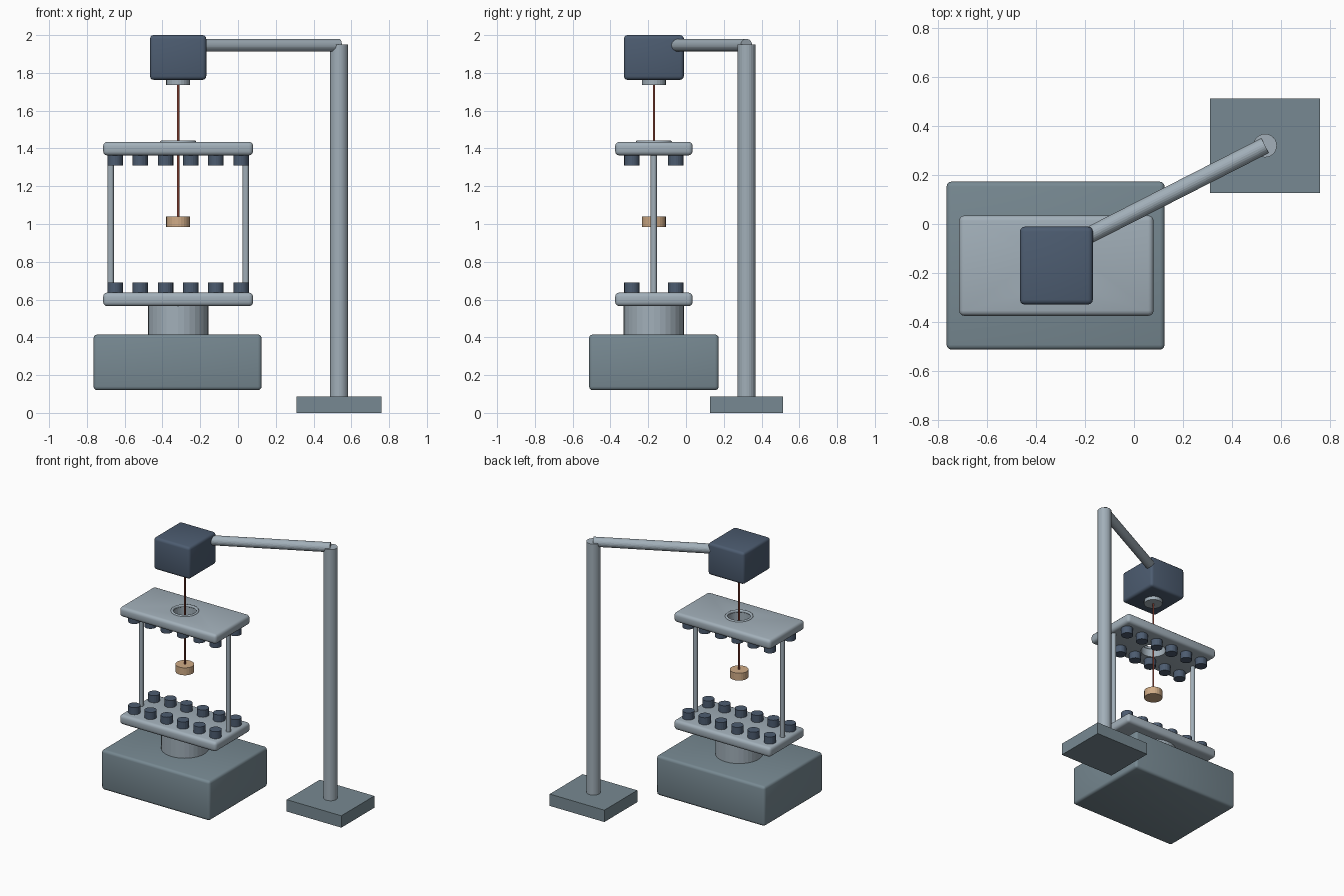
import bpy
import math
from mathutils import Vector

if "Cube" in bpy.data.objects:
    bpy.data.objects.remove(bpy.data.objects["Cube"])


def material(name, rgb):
    m = bpy.data.materials.new(name)
    m.diffuse_color = (*rgb, 1.0)
    m.use_nodes = True
    m.node_tree.nodes["Principled BSDF"].inputs["Base Color"].default_value = m.diffuse_color
    return m


LIGHT = material("light steel", (0.36, 0.43, 0.485))
GREY = material("slate grey", (0.185, 0.25, 0.287))
NAVY = material("dark navy", (0.073, 0.107, 0.163))
TAN = material("tan wood", (0.63, 0.41, 0.24))
RED = material("rusty red", (0.25, 0.055, 0.035))

CX, CY = -0.317, -0.17      # axis of the pedestal, wire and head
PX, PY = 0.535, 0.32        # axis of the support post


def finish(ob, name, mat):
    ob.name = name
    ob.data.materials.append(mat)
    return ob


def apply_modifier(ob, mod):
    bpy.context.view_layer.objects.active = ob
    bpy.ops.object.modifier_apply(modifier=mod.name)


def box(name, mat, x, y, z0, z1, width, depth, bevel=0.0):
    bpy.ops.mesh.primitive_cube_add(size=1, location=(x, y, (z0 + z1) / 2))
    ob = finish(bpy.context.object, name, mat)
    ob.scale = (width, depth, z1 - z0)
    bpy.ops.object.transform_apply(location=False, rotation=False, scale=True)
    if bevel:
        mod = ob.modifiers.new("rounding", 'BEVEL')
        mod.width = bevel
        mod.segments = 3
        apply_modifier(ob, mod)
        bpy.ops.object.shade_smooth_by_angle(angle=math.radians(35))
    return ob


def rod(name, mat, start, end, radius, sides=24):
    a, b = Vector(start), Vector(end)
    bpy.ops.mesh.primitive_cylinder_add(
        vertices=sides, radius=radius, depth=(b - a).length, location=(a + b) / 2,
        rotation=(b - a).to_track_quat('Z', 'Y').to_euler())
    return finish(bpy.context.object, name, mat)


def upright(name, mat, x, y, z0, z1, radius, sides=24):
    return rod(name, mat, (x, y, z0), (x, y, z1), radius, sides)


# Heavy base and pedestal
box("main_base", GREY, CX - 0.003, CY, 0.12, 0.415, 0.89, 0.686, 0.02)
upright("pedestal", LIGHT, CX, CY, 0.40, 0.58, 0.16, 32)

# Lower and upper plates
box("lower_plate", LIGHT, CX, CY, 0.565, 0.637, 0.794, 0.41, 0.022)
upper = box("upper_plate", LIGHT, CX, CY, 1.363, 1.435, 0.794, 0.41, 0.022)

# Round opening through the upper plate with a raised rim
cutter = upright("hole_cutter", LIGHT, CX, CY, 1.2, 1.6, 0.085, 32)
cutter.hide_render = True
cut = upper.modifiers.new("opening", 'BOOLEAN')
cut.operation = 'DIFFERENCE'
cut.solver = 'EXACT'
cut.object = cutter
apply_modifier(upper, cut)
bpy.data.objects.remove(cutter)
bpy.ops.mesh.primitive_torus_add(major_radius=0.086, minor_radius=0.01,
                                 major_segments=32, minor_segments=8,
                                 location=(CX, CY, 1.433))
finish(bpy.context.object, "opening_rim", LIGHT)
bpy.ops.object.shade_smooth_by_angle(angle=math.radians(50))

# Two rows of studs on the facing sides of both plates
for i in range(6):
    for side in (-1, 1):
        x, y = CX + (i - 2.5) * 0.1335, CY + side * 0.116
        upright("lower_stud", NAVY, x, y, 0.62, 0.69, 0.041, 20)
        upright("upper_stud", NAVY, x, y, 1.31, 1.38, 0.041, 20)

# Side rods that hold the plates apart
for side in (-1, 1):
    upright("side_rod", LIGHT, CX + side * 0.357, CY, 0.62, 1.38, 0.017, 16)

# Hanging weight, wire, collar and head
upright("weight", TAN, CX, CY, 0.985, 1.04, 0.063)
upright("wire", RED, CX, CY, 1.03, 1.75, 0.006, 12)
upright("head_collar", LIGHT, CX, CY, 1.737, 1.78, 0.063)
box("head", NAVY, CX, CY, 1.763, 2.0, 0.298, 0.318, 0.02)

# Support stand: foot, post and slanting arm
box("stand_foot", GREY, PX, PY, 0.0, 0.088, 0.448, 0.386)
upright("stand_post", LIGHT, PX, PY, 0.08, 1.95, 0.048)
rod("stand_arm", LIGHT, (PX, PY, 1.946), (-0.25, -0.08, 1.946), 0.034)
